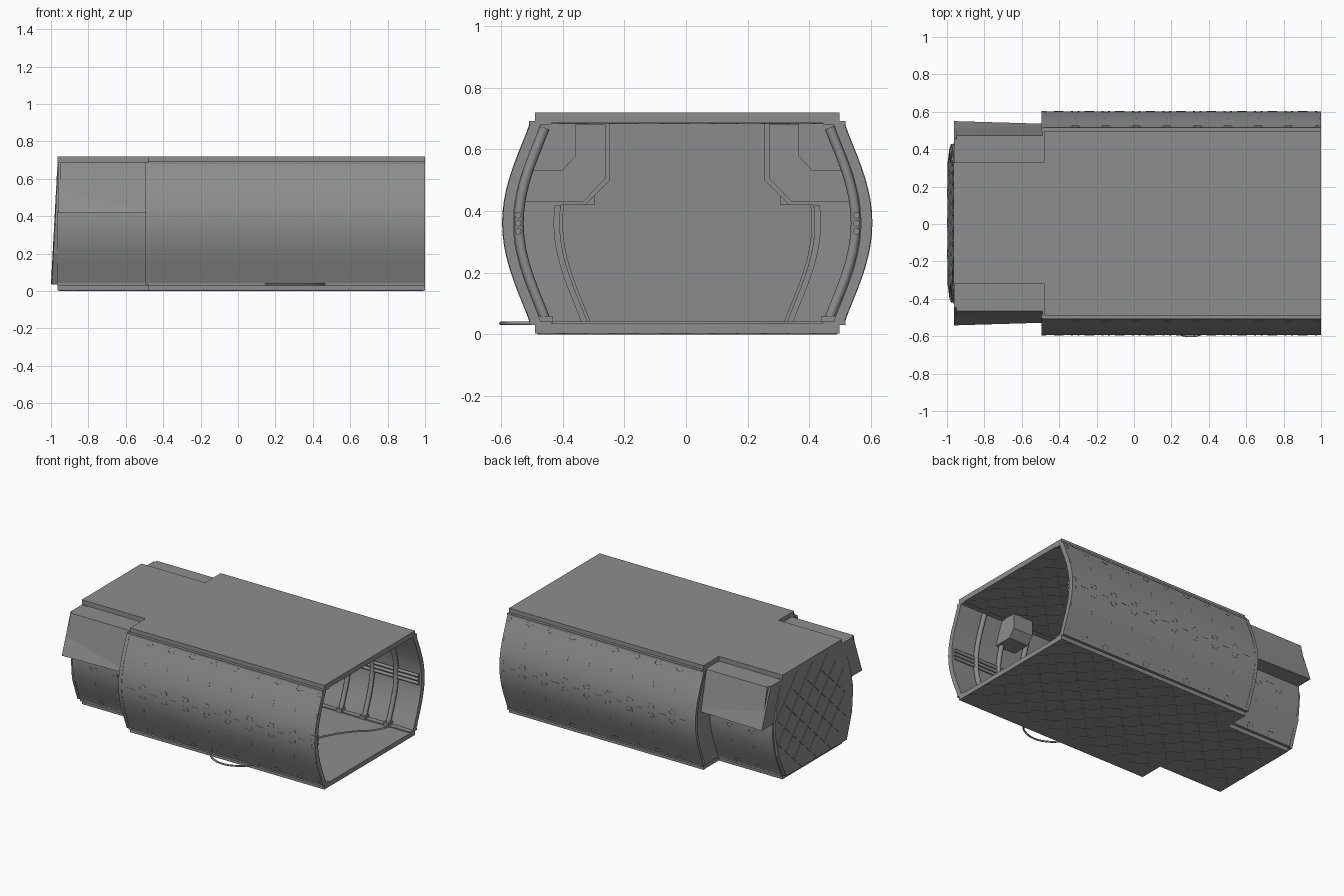
import bpy, bmesh, math

if "Cube" in bpy.data.objects:
    bpy.data.objects.remove(bpy.data.objects["Cube"])

CY = 0.004            # centre line of the hull
Z0, Z1 = 0.035, 0.688  # wall foot and head
XS, XB = -0.48, -0.965  # step to the narrow end, back end
INSET = 0.165         # how far the narrow end walls step in
PITCH = 0.163

# Dark grey metal used everywhere
metal = bpy.data.materials.new("dark_metal")
metal.diffuse_color = (0.27, 0.27, 0.27, 1)
metal.use_nodes = True
metal.node_tree.nodes["Principled BSDF"].inputs["Base Color"].default_value = metal.diffuse_color


def wall_y(z):
    t = min(max((z - Z0) / (Z1 - Z0), 0), 1)
    return 0.507 + 0.091 * math.sin(math.pi * t) ** 1.1


def band(z0, z1, out, inn, n=18):
    """Closed (y, z) strip that follows the bulging wall."""
    zs = [z0 + (z1 - z0) * i / n for i in range(n + 1)]
    return [(wall_y(z) + out, z) for z in zs] + [(wall_y(z) + inn, z) for z in reversed(zs)]


def prism(bm, pts, axis, lo, hi, warp=None):
    """Extrude a 2D outline along an axis."""
    def place(p, h):
        co = {'x': (h, p[0], p[1]), 'y': (p[0], h, p[1]), 'z': (p[0], p[1], h)}[axis]
        return warp(*co) if warp else co
    a = [bm.verts.new(place(p, lo)) for p in pts]
    b = [bm.verts.new(place(p, hi)) for p in pts]
    bm.faces.new(a)
    bm.faces.new(b[::-1])
    for i in range(len(pts)):
        j = (i + 1) % len(pts)
        bm.faces.new((a[i], a[j], b[j], b[i]))


def build(name, prisms, mirror=False, smooth=False):
    """Make one object out of prisms, optionally copied to the other side."""
    bm = bmesh.new()
    for p in prisms:
        prism(bm, *p)
    if mirror:
        dup = bmesh.ops.duplicate(bm, geom=bm.verts[:] + bm.edges[:] + bm.faces[:])
        for v in dup['geom']:
            if isinstance(v, bmesh.types.BMVert):
                v.co.y = -v.co.y
    for v in bm.verts:
        v.co.y += CY
    bmesh.ops.recalc_face_normals(bm, faces=bm.faces[:])
    me = bpy.data.meshes.new(name)
    bm.to_mesh(me)
    bm.free()
    me.materials.append(metal)
    ob = bpy.data.objects.new(name, me)
    bpy.context.collection.objects.link(ob)
    if smooth:
        bpy.ops.object.select_all(action='DESELECT')
        ob.select_set(True)
        bpy.context.view_layer.objects.active = ob
        bpy.ops.object.shade_smooth_by_angle(angle=math.radians(30))
    return ob


def tubes(name, paths, r, kind='POLY'):
    cu = bpy.data.curves.new(name, 'CURVE')
    cu.dimensions, cu.bevel_depth, cu.bevel_resolution = '3D', r, 2
    cu.use_fill_caps = True
    cu.materials.append(metal)
    for path in paths:
        sp = cu.splines.new(kind)
        sp.points.add(len(path) - 1)
        for p, co in zip(sp.points, path):
            p.co = (*co, 1)
        if kind == 'NURBS':
            sp.order_u, sp.use_endpoint_u, sp.resolution_u = 3, True, 8
    ob = bpy.data.objects.new(name, cu)
    bpy.context.collection.objects.link(ob)


def rect(u0, u1, v0, v1):
    return [(u0, v0), (u1, v0), (u1, v1), (u0, v1)]


def diamonds(u0, u1, v0, v1, inside, r=0.078):
    """Staggered quilted diamond tiles."""
    out, h = [], PITCH / 2
    for i in range(int((u1 - u0) / h) + 1):
        for j in range(int((v1 - v0) / h) + 1):
            u, v = u0 + i * h, v0 + j * h
            if (i + j) % 2 == 0 and inside(u, v):
                out.append([(u - r, v), (u, v - r), (u + r, v), (u, v + r)])
    return out


# Stepped floor and ceiling slabs with quilted undersides
half = [(XB, 0.325), (XS, 0.325), (XS, 0.493), (1, 0.493)]
slab = half + [(x, -y) for x, y in reversed(half)]
fits = lambda x, y: abs(y) < (0.25 if x < XS + 0.08 else 0.415)
tiles = diamonds(-0.88, 0.92, -0.4075, 0.41, fits)
build("floor", [(slab, 'z', 0.003, Z0)])
build("floor_tiles", [(t, 'z', 0, 0.01) for t in tiles])
build("ceiling", [(slab, 'z', 0.685, 0.72)])
build("ceiling_tiles", [(t, 'z', 0.682, 0.69) for t in tiles])

# Bulging walls, wide section and lower narrow section
build("side_walls", [(band(Z0, Z1, 0, -0.035), 'x', XS, 1)], True, True)
build("wall_sills", [(rect(0.44, 0.512, z, z + 0.012), 'x', XS, 1)
                     for z in (0.030, 0.680)], True)
build("narrow_walls", [(band(Z0, 0.43, -INSET, -INSET - 0.03), 'x', XB, XS)], True, True)
build("narrow_sills", [(rect(0.30, 0.345, 0.03, 0.042), 'x', XB, XS)], True)

# Bulkheads closing the step, with raised rims
build("bulkheads", [(band(Z0, Z1, -0.006, -INSET - 0.02), 'x', -0.488, -0.474)], True, True)
build("bulkhead_rims", [(band(Z0, Z1, 0.002, -0.02), 'x', -0.494, -0.47),
                        (band(Z0, 0.42, -INSET - 0.02, -INSET), 'x', -0.488, -0.462)], True, True)

# Side pods over the narrow section
pod = [(0.30, 0.688), (0.45, 0.688), (0.546, 0.42), (0.30, 0.42)]
taper = lambda x, y, z: (x, y - (0.014 if x > -0.6 and y > 0.4 else 0), z)
build("side_pods", [(pod, 'x', -0.962, -0.488, taper)], True)

# Chamfered interior lockers
locker = [(0.25, 0.688), (0.25, 0.50), (0.33, 0.42), (0.53, 0.42), (0.47, 0.688)]
door = [(0.265, 0.680), (0.265, 0.507), (0.337, 0.430), (0.525, 0.430), (0.47, 0.680)]
build("lockers", [(locker, 'x', -0.95, -0.47), (door, 'x', -0.48, -0.465)], True)
small = [(0.36, 0.688), (0.36, 0.58), (0.405, 0.53), (0.55, 0.53), (0.49, 0.688)]
build("ceiling_boxes", [(small, 'x', 0.52, 0.67)], True)

# Leaning, quilted back panel
hexa = [(0.33, Z0), (0.40, 0.20), (0.425, 0.36), (0.40, 0.52), (0.33, 0.69)]
hexa += [(-y, z) for y, z in reversed(hexa)]
lean = lambda x, y, z: (x + 0.035 * (z - Z0) / 0.655, y, z)
ok = lambda y, z: abs(y) < 0.355 - 0.28 * abs(z - 0.36)
back = [(hexa, 'x', -0.996, -0.955, lean)]
back += [(t, 'x', -1.0, -0.985, lean)
         for t in diamonds(-0.326, 0.33, 0.36 - 0.2445, 0.61, ok)]
build("back_panel", back)

# Seams on the inside of the back panel
seams = [(rect(-0.38, 0.38, z, z + 0.005), 'x', -0.96, -0.951, lean) for z in (0.19, 0.36, 0.51)]
seams.append((rect(-0.152, -0.146, 0.04, 0.68), 'x', -0.96, -0.951, lean))
build("back_seams", seams)


# Small C-shaped fasteners and dashes lying almost flush on the outer walls
def clasp(cx, cz, flip, turn):
    pts = []
    for r, order in ((0.016, 1), (0.011, -1)):
        arc = [math.radians(-100 + 200 * k / 6) for k in range(7)][::order]
        pts += [(cx + flip * r * math.cos(a + turn), cz + r * math.sin(a + turn)) for a in arc]
    return pts


wide = lambda x, y, z: (x, y + wall_y(z), z)
narrow = lambda x, y, z: (x, y + wall_y(z) - INSET, z)
clasps, dashes = [], []
for i in range(12):
    x = -0.803 + PITCH * i
    fn = narrow if x < XS - 0.03 else wide
    for z in (0.06, 0.33, 0.395, 0.66):
        if fn is narrow and z > 0.37 or abs(x - XS) < 0.04:
            continue
        for f in (-1, 1):
            if x + f * 0.03 < 1:
                clasps.append((clasp(x + f * 0.009, z, f, 0.4 if z in (0.06, 0.395) else -0.4),
                               'y', -0.006, 0.0015, fn))
    if x < 0.9:
        dashes.append((rect(x + 0.05, x + 0.10, 0.359, 0.364), 'y', -0.006, 0.0015, fn))
    for z in (0.20, 0.52):
        if not (fn is narrow and z > 0.4):
            dashes.append((rect(x - 0.002, x + 0.002, z, z + 0.03), 'y', -0.006, 0.0015, fn))
build("wall_clasps", clasps, True)
build("wall_dashes", dashes, True)

# Interior ribs and the three lengthwise pipes
zs = [0.05 + 0.62 * k / 14 for k in range(15)]
ribs = [[(0.82 - 0.18 * k, CY + s * (wall_y(z) - 0.052), z) for z in zs]
        for k in range(7) for s in (-1, 1)]
tubes("wall_ribs", ribs, 0.016)
pipes = [[(XS, CY + s * 0.548, z), (0.99, CY + s * 0.548, z)]
         for z in (0.334, 0.36, 0.386) for s in (-1, 1)]
tubes("wall_pipes", pipes, 0.011)
build("rib_feet", [(rect(0.435, 0.485, 0.035, 0.06), 'x', 0.8 - 0.18 * k, 0.84 - 0.18 * k)
                   for k in range(7)], True)

# Loose hose across the floor, looping out under the wall
hose = [(0.02, -0.3), (0.13, -0.44), (0.16, -0.55), (0.30, -0.616), (0.45, -0.55), (0.48, -0.44),
        (0.5, -0.2), (0.58, 0.1), (0.7, 0.27), (0.8, 0.34), (0.85, 0.47)]
tubes("floor_hose", [[(x, y, 0.036) for x, y in hose]], 0.006, 'NURBS')
